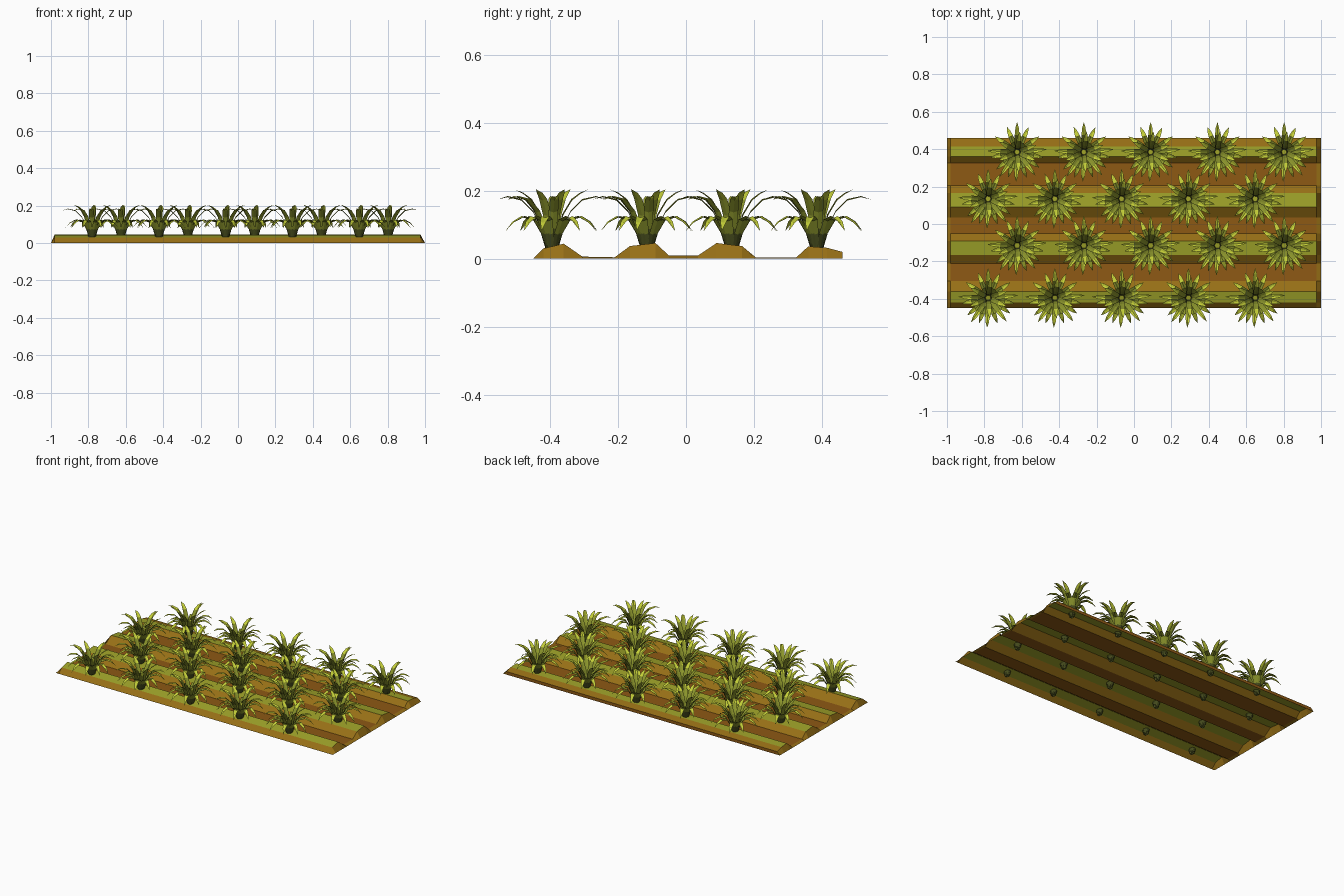
import bpy
from math import radians, cos, sin
from mathutils import Vector

cube = bpy.data.objects.get("Cube")
if cube:
    bpy.data.objects.remove(cube)


def material(name, r, g, b):
    m = bpy.data.materials.new(name)
    m.use_nodes = True
    m.diffuse_color = (r, g, b, 1)
    m.node_tree.nodes["Principled BSDF"].inputs["Base Color"].default_value = (r, g, b, 1)
    return m


furrow = material("furrow brown", 0.27, 0.10, 0.007)
slope = material("slope ochre", 0.31, 0.16, 0.008)
crest = material("crest olive", 0.34, 0.36, 0.022)
leaf_dark = material("leaf base dark olive", 0.06, 0.07, 0.012)
leaf_mid = material("leaf olive green", 0.26, 0.30, 0.025)
leaf_tip = material("leaf tip yellow green", 0.55, 0.62, 0.04)


def build(name, verts, faces, slots, mats):
    mesh = bpy.data.meshes.new(name)
    mesh.from_pydata(verts, [], faces)
    for m in mats:
        mesh.materials.append(m)
    mesh.polygons.foreach_set("material_index", slots)
    mesh.update()
    return mesh


def add(name, mesh, loc=(0, 0, 0)):
    ob = bpy.data.objects.new(name, mesh)
    ob.location = loc
    bpy.context.collection.objects.link(ob)
    return ob


# Ridged soil: an open sheet swept along x, with sloped ends
profile = [(-0.45, 0), (-0.42, 0.03), (-0.36, 0.044), (-0.305, 0.006),
           (-0.21, 0.004), (-0.165, 0.037), (-0.09, 0.046), (-0.05, 0.009),
           (0.035, 0.009), (0.09, 0.046), (0.165, 0.037), (0.205, 0.004),
           (0.325, 0.004), (0.36, 0.036), (0.415, 0.032), (0.46, 0.02), (0.46, 0)]
n = len(profile)
verts, faces, slots = [], [], []
for x, flat in ((-1, 0), (-0.98, 1), (0.975, 1), (1, 0)):
    verts += [(x, y, z * flat) for y, z in profile]
for s in range(3):
    for i in range(n - 1):
        a = s * n + i
        faces.append((a, a + n, a + n + 1, a + 1))
        (y0, z0), (y1, z1) = profile[i], profile[i + 1]
        if s != 1:
            slots.append(1)
        elif min(z0, z1) > 0.028:
            slots.append(2)
        elif max(z0, z1) > 0.028:
            slots.append(1)
        else:
            slots.append(0)
add("ridged_soil", build("ridged_soil", verts, faces, slots, [furrow, slope, crest]))

# Leaf side curves as (reach, height)
TALL = [(0.008, -0.03), (0.02, 0.045), (0.033, 0.09), (0.06, 0.135), (0.085, 0.155), (0.11, 0.168)]
ARCH = [(0.01, -0.03), (0.03, 0.05), (0.055, 0.1), (0.09, 0.135), (0.13, 0.145), (0.16, 0.138)]
DROOP = [(0.01, -0.03), (0.03, 0.035), (0.055, 0.075), (0.09, 0.085), (0.12, 0.07), (0.145, 0.045)]
WIDTH = [0.009, 0.012, 0.014, 0.013, 0.009, 0]
LEAVES = [(TALL, (20, 82, 150, 205, 275, 335)),
          (ARCH, (5, 90, 178, 235, 268, 308)),
          (DROOP, (-12, 35, 65, 112, 145, 192, 220, 250, 290, 325))]


def plant_mesh():
    verts, faces, slots = [], [], []
    for path, angles in LEAVES:
        for angle in angles:
            t = radians(angle)
            out, side = Vector((cos(t), sin(t), 0)), Vector((-sin(t), cos(t), 0))
            start = len(verts)
            # Each row has two edges and a lowered midrib
            for (r, z), w in zip(path, WIDTH):
                mid = out * r + Vector((0, 0, z))
                lift = Vector((0, 0, w * 0.35))
                verts += [mid - side * w + lift, mid, mid + side * w + lift]
            for i in range(len(path) - 1):
                for j in range(2):
                    a = start + i * 3 + j
                    faces.append((a, a + 3, a + 4, a + 1))
                    slots.append((0, 1, 1, 2, 2)[i])
    return build("leafy_plant", verts, faces, slots, [leaf_dark, leaf_mid, leaf_tip])


# Staggered rows of plants
plant = plant_mesh()
for row, (y, x0) in enumerate(((-0.395, -0.78), (-0.115, -0.625), (0.135, -0.78), (0.385, -0.625))):
    for k in range(5):
        add(f"plant_row{row + 1}_{k + 1}", plant, (x0 + k * 0.357, y, 0.036))
